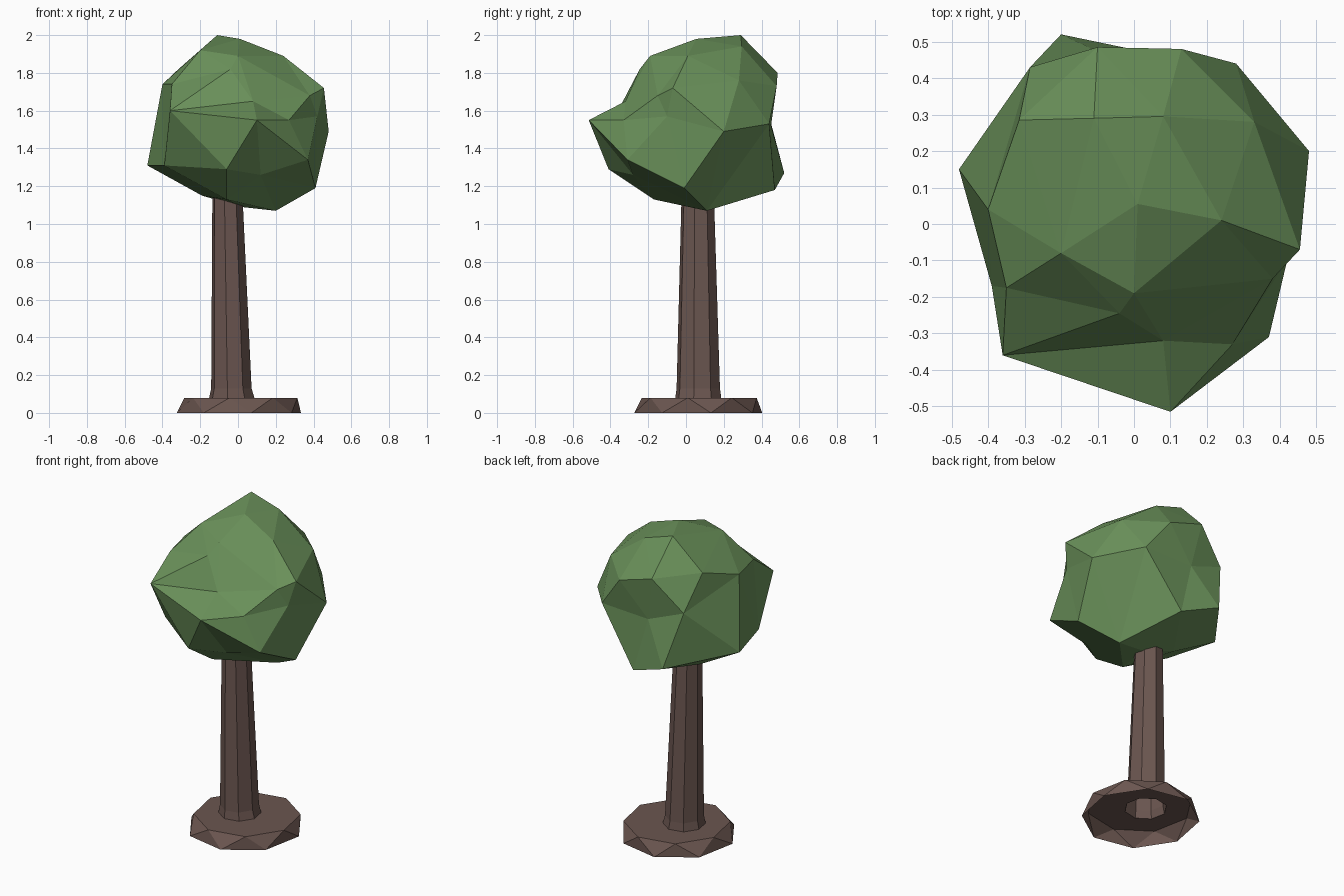
import bpy, bmesh, math
from mathutils import Vector


def material(name, color):
    m = bpy.data.materials.new(name)
    m.diffuse_color = (*color, 1)
    return m


def finish(bm, name, mat):
    me = bpy.data.meshes.new(name)
    bm.to_mesh(me)
    bm.free()
    me.materials.append(mat)
    ob = bpy.data.objects.new(name, me)
    bpy.context.collection.objects.link(ob)
    return ob


leaf = material("leaf green", (0.144, 0.283, 0.102))
bark = material("bark brown", (0.147, 0.093, 0.080))

# Trunk and flared foot: one open shell of eight-sided rings
# (centre x, centre y, radius x, radius y, z, turn in steps)
RINGS = [
    (0.005, 0.065, 0.335, 0.345, 0.00, 0.25),
    (0.015, 0.070, 0.305, 0.310, 0.08, 0.75),
    (-0.033, 0.065, 0.122, 0.124, 0.08, 0.75),
    (-0.035, 0.065, 0.109, 0.117, 0.13, 0.75),
    (-0.057, 0.062, 0.080, 0.086, 1.20, 0.75),
]
bm = bmesh.new()
rings = []
for cx, cy, rx, ry, z, turn in RINGS:
    angles = [(i + turn) * math.tau / 8 for i in range(8)]
    rings.append([bm.verts.new((cx + rx * math.cos(a), cy + ry * math.sin(a), z))
                  for a in angles])
for k, (lo, hi) in enumerate(zip(rings, rings[1:])):
    for i in range(8):
        j = (i + 1) % 8
        if k == 0:  # zigzag rim
            bm.faces.new((lo[i], lo[j], hi[i]))
            bm.faces.new((lo[j], hi[j], hi[i]))
        else:
            bm.faces.new((lo[i], lo[j], hi[j], hi[i]))
finish(bm, "trunk", bark)

# Crown: faceted lump, connected as a hull on a sphere and then pushed to shape
CROWN = [
    # top
    (-0.11, 0.29, 2.00), (0.01, 0.055, 1.98), (0.08, 0.295, 1.94),
    (-0.20, -0.08, 1.92), (0.00, -0.19, 1.89), (0.24, 0.01, 1.89),
    (-0.315, 0.285, 1.82), (-0.04, -0.245, 1.82), (-0.10, 0.485, 1.80),
    # upper sides
    (0.33, 0.28, 1.76), (-0.35, -0.175, 1.74), (-0.40, 0.04, 1.74),
    (0.13, 0.48, 1.73), (0.455, -0.07, 1.72), (0.38, -0.15, 1.68),
    (0.08, -0.32, 1.65), (-0.285, 0.43, 1.61), (-0.36, -0.36, 1.60),
    # middle
    (0.42, -0.10, 1.57), (0.10, -0.515, 1.55), (0.27, -0.33, 1.55),
    (0.28, 0.44, 1.53), (-0.05, 0.45, 1.52), (0.48, 0.20, 1.49),
    # lower sides
    (0.37, -0.31, 1.34), (-0.48, 0.15, 1.31), (-0.39, -0.17, 1.31),
    (-0.06, -0.41, 1.29), (-0.20, 0.52, 1.27), (0.12, -0.28, 1.26),
    # underside
    (0.41, -0.01, 1.19), (0.04, 0.47, 1.18), (-0.19, 0.13, 1.15),
    (-0.06, -0.17, 1.13), (0.02, 0.10, 1.09), (0.20, 0.11, 1.07),
]
centre = Vector((0, 0.03, 1.52))
bm = bmesh.new()
target = {}
for p in CROWN:
    v = bm.verts.new((Vector(p) - centre).normalized())
    target[v] = Vector(p)
bmesh.ops.convex_hull(bm, input=bm.verts[:])
for v, p in target.items():
    v.co = p
bmesh.ops.recalc_face_normals(bm, faces=bm.faces[:])
finish(bm, "crown", leaf)
